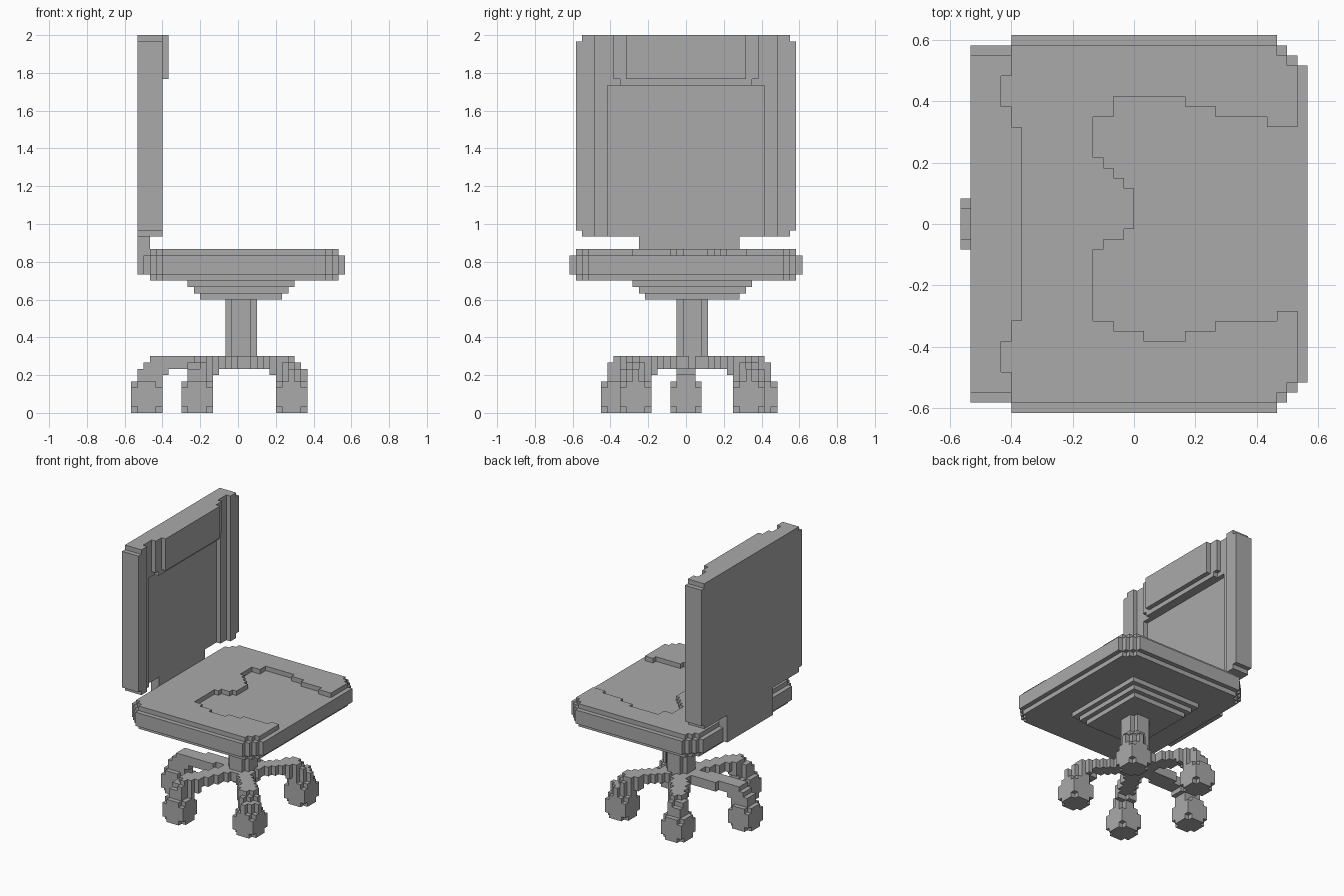
import bpy, bmesh, math
from mathutils import Vector

U = 1 / 30  # edge of one block

old = bpy.data.objects.get("Cube")
if old:
    bpy.data.objects.remove(old, do_unlink=True)

gray = bpy.data.materials.new("plain gray")
gray.use_nodes = True
gray.diffuse_color = (0.4, 0.4, 0.4, 1)
gray.node_tree.nodes["Principled BSDF"].inputs["Base Color"].default_value = gray.diffuse_color


def box(x0, x1, y0, y1, z0, z1):
    """Cells of a block; cell centres lie at whole y."""
    return {(x, y, z) for x in range(x0, x1)
            for y in range(math.ceil(y0), math.ceil(y1))
            for z in range(z0, z1)}


def slab(x0, x1, half, z0, z1):
    return box(x0, x1, -half, half, z0, z1)


def build(name, cells):
    """Skin the outside of a set of cells and merge the flat faces."""
    bm = bmesh.new()
    verts = {}
    for cell in cells:
        for axis in range(3):
            for side in (0, 1):
                near = list(cell)
                near[axis] += 2 * side - 1
                if tuple(near) in cells:
                    continue
                ring = []
                for a, b in ((0, 0), (1, 0), (1, 1), (0, 1)):
                    p = list(cell)
                    p[axis] += side
                    p[(axis + 1) % 3] += a
                    p[(axis + 2) % 3] += b
                    p = tuple(p)
                    if p not in verts:
                        verts[p] = bm.verts.new(Vector((p[0], p[1] - 0.5, p[2])) * U)
                    ring.append(verts[p])
                bm.faces.new(ring if side else ring[::-1])
    bmesh.ops.dissolve_limit(bm, angle_limit=0.01, verts=bm.verts[:], edges=bm.edges[:])
    mesh = bpy.data.meshes.new(name)
    bm.to_mesh(mesh)
    bm.free()
    mesh.materials.append(gray)
    obj = bpy.data.objects.new(name, mesh)
    bpy.context.collection.objects.link(obj)


# Backrest: raised frame, stepped recess, clipped corners
back = slab(-16, -12, 17.5, 29, 59) | slab(-16, -12, 16.5, 28, 60)
back -= slab(-13, -12, 14.5, 28, 60)
back -= slab(-14, -13, 12.5, 28, 52)
build("backrest", back)

# Headrest pad in two layers
build("headrest", slab(-13, -12, 11.5, 53, 60) | slab(-13, -12, 10.5, 52, 53)
      | slab(-12, -11, 9.5, 53, 60))

# Bracket between seat and backrest
build("back_bracket", box(-16, -14, -7.5, 8.5, 22, 28))

# Seat: three layers with stepped corners
seat = set()
for i in range(4):
    seat |= slab(-12 - i, 14 + i, 18.5 - i, 22, 25)
    if i < 3:
        seat |= slab(-12 - i, 14 + i, 17.5 - i, 21, 26)

# Shallow hollow in the seat, open at the front edge
hollow = [(-4, -3, -9.5, -2.5), (-4, -3, 6.5, 10.5),
          (-3, -2, -9.5, -1.5), (-3, -2, 5.5, 10.5),
          (-2, -1, -10.5, -1.5), (-2, -1, 4.5, 12.5),
          (-1, 0, -10.5, -0.5), (-1, 0, 3.5, 12.5),
          (0, 1, -10.5, 12.5), (1, 5, -11.5, 12.5), (5, 8, -10.5, 11.5),
          (8, 13, -9.5, 10.5), (13, 14, -9.5, 9.5), (14, 16, -8.5, 9.5)]
for strip in hollow:
    seat -= box(*strip, 25, 26)
build("seat", seat)

# Stepped plate under the seat
plate = set()
for i in range(3):
    plate |= box(-6 - i, 7 + i, -6.5 - i, 8.5 + i, 18 + i, 19 + i)
build("seat_plate", plate)

# Column with clipped corners
build("column", box(-2, 3, -0.5, 2.5, 7, 18) | box(-1, 2, -1.5, 3.5, 7, 18))

# Five legs curving down to ball casters
HUB = Vector((0.5, 1))
FEET = {"back": (-14.5, 0), "side_right": (-6.5, -11), "side_left": (-6.5, 12),
        "front_right": (8.5, -8), "front_left": (8.5, 10)}
for label, foot in FEET.items():
    arm = Vector(foot) - HUB
    reach = arm.length
    arm.normalize()
    # start and end of the leg along its length for each layer
    spans = {8: (0, reach - 0.4), 7: (0, reach + 0.6),
             6: (reach - 3.5, reach + 1.6), 5: (reach - 2.5, reach + 1.6)}
    leg = set()
    for x, y, z in slab(-17, 17, 18.5, 5, 9):
        d = Vector((x + 0.5, y)) - HUB
        along = d.dot(arm)
        across = abs(d.x * arm.y - d.y * arm.x)
        if spans[z][0] <= along <= spans[z][1] and across < 1.6:
            leg.add((x, y, z))
    build(label + "_leg", leg)

    cx, cy = math.floor(foot[0]), foot[1]
    ball = set()
    for a, b, c in ((1, 2, 2), (2, 1, 2), (2, 2, 1)):
        ball |= box(cx - a, cx + a + 1, cy - b - 0.5, cy + b + 0.5, 2 - c, 3 + c)
    build(label + "_caster", ball)
